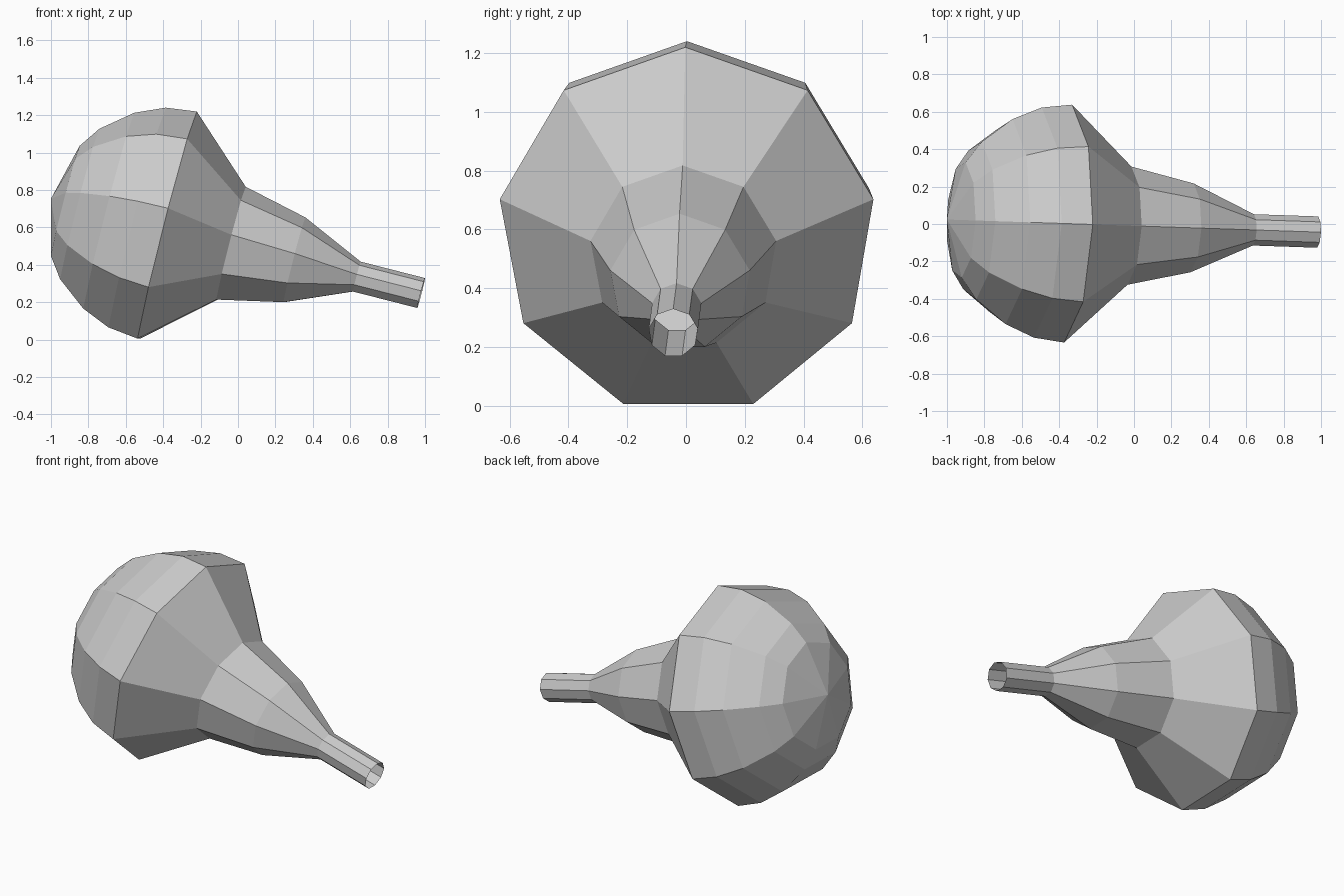
import bpy, bmesh, math
from mathutils import Vector

if "Cube" in bpy.data.objects:
    bpy.data.objects.remove(bpy.data.objects["Cube"])

SIDES = 9
# Tilted central axis through the widest ring
origin = Vector((-0.38, 0.003, 0.594))
axis = Vector((1.359, -0.046, -0.347)).normalized()
up = (Vector((0, 0, 1)) - axis * axis.z).normalized()
side = up.cross(axis)

# (distance along axis, radius): domed bulb, shoulder, neck, open spout
profile = [(-0.562, 0.313), (-0.482, 0.428), (-0.322, 0.557), (-0.166, 0.625),
           (0.0, 0.646), (0.353, 0.321), (0.703, 0.241), (1.048, 0.085), (1.403, 0.085)]

bm = bmesh.new()


def ring(dist, radius):
    verts = []
    for i in range(SIDES):
        t = 2 * math.pi * i / SIDES
        verts.append(bm.verts.new(origin + axis * dist
                                  + (up * math.cos(t) + side * math.sin(t)) * radius))
    return verts


rings = [ring(d, r) for d, r in profile]
apex = bm.verts.new(origin - axis * 0.641)

# Dome cap and walls
for i in range(SIDES):
    j = (i + 1) % SIDES
    bm.faces.new((apex, rings[0][i], rings[0][j]))
    for a, b in zip(rings, rings[1:]):
        bm.faces.new((a[i], b[i], b[j], a[j]))
bmesh.ops.recalc_face_normals(bm, faces=bm.faces)

mesh = bpy.data.meshes.new("bulb_with_spout")
bm.to_mesh(mesh)
bm.free()
obj = bpy.data.objects.new("bulb_with_spout", mesh)
bpy.context.collection.objects.link(obj)
